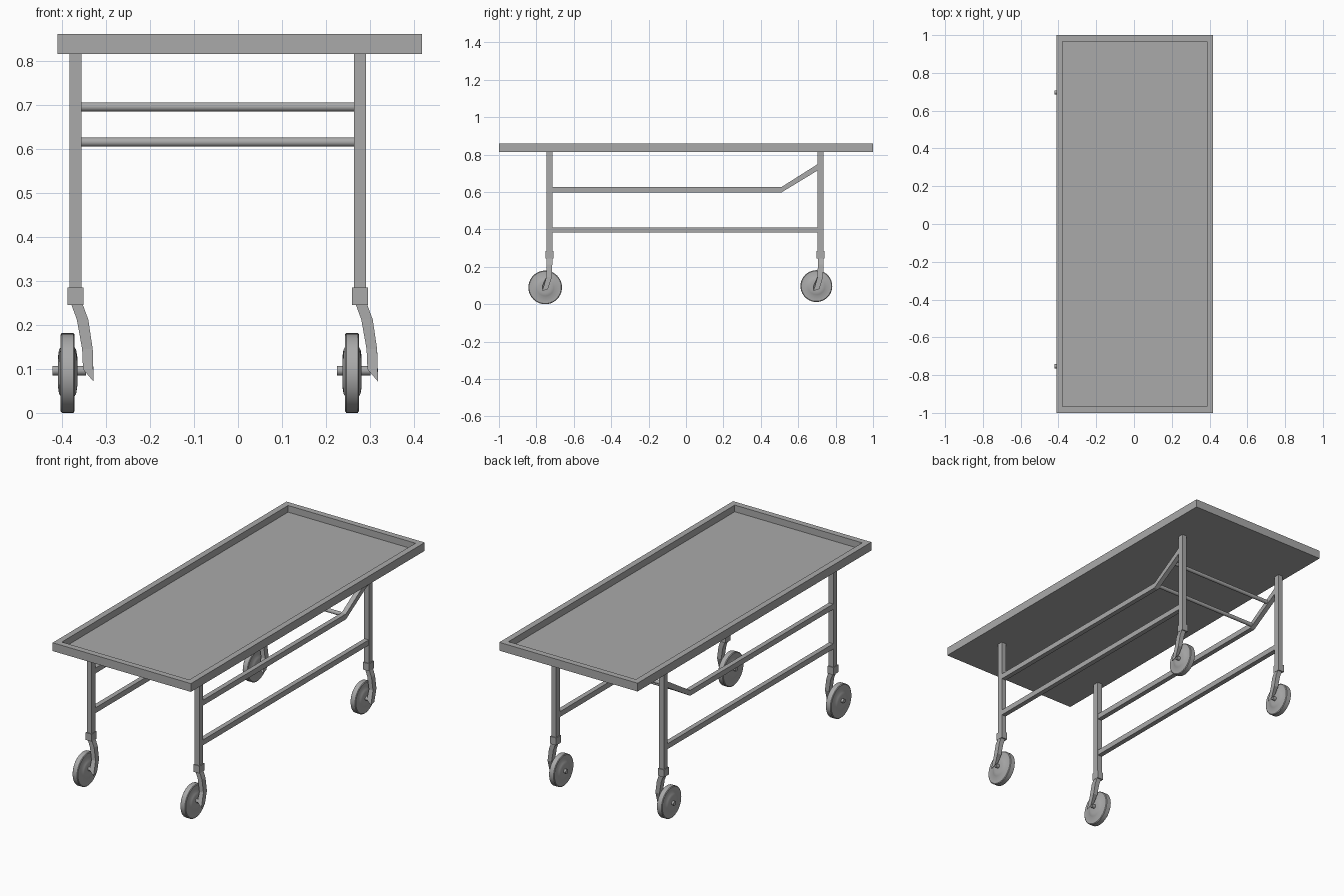
import bpy, bmesh, math
from mathutils import Vector

if "Cube" in bpy.data.objects:
    bpy.data.objects.remove(bpy.data.objects["Cube"])

steel = bpy.data.materials.new("grey steel")
steel.use_nodes = True
steel.diffuse_color = (0.4, 0.4, 0.4, 1)
steel.node_tree.nodes["Principled BSDF"].inputs["Base Color"].default_value = (0.4, 0.4, 0.4, 1)


def finish(bm, name, smooth=False):
    bmesh.ops.recalc_face_normals(bm, faces=bm.faces)
    mesh = bpy.data.meshes.new(name)
    bm.to_mesh(mesh)
    bm.free()
    mesh.materials.append(steel)
    ob = bpy.data.objects.new(name, mesh)
    bpy.context.collection.objects.link(ob)
    if smooth:
        bpy.ops.object.select_all(action="DESELECT")
        ob.select_set(True)
        bpy.context.view_layer.objects.active = ob
        bpy.ops.object.shade_smooth_by_angle(angle=math.radians(35))
    return ob


def add_box(bm, lo, hi):
    lo, hi = Vector(lo), Vector(hi)
    verts = bmesh.ops.create_cube(bm, size=1)["verts"]
    bmesh.ops.scale(bm, vec=hi - lo, verts=verts)
    bmesh.ops.translate(bm, vec=(lo + hi) / 2, verts=verts)


def box(name, lo, hi):
    bm = bmesh.new()
    add_box(bm, lo, hi)
    return finish(bm, name)


def loft(name, sections):
    """Four-sided bar through sections of (centre, half side u, half side v)."""
    bm = bmesh.new()
    rings = []
    for c, u, v in sections:
        c, u, v = Vector(c), Vector(u), Vector(v)
        rings.append([bm.verts.new(p) for p in (c - u - v, c + u - v, c + u + v, c - u + v)])
    for a, b in zip(rings, rings[1:]):
        for i in range(4):
            j = (i + 1) % 4
            bm.faces.new((a[i], a[j], b[j], b[i]))
    bm.faces.new(rings[0])
    bm.faces.new(rings[-1])
    return finish(bm, name)


def lathe_x(name, profile, centre, steps=40):
    """Spin (x, radius) points around the x axis."""
    bm = bmesh.new()
    verts = [bm.verts.new((x, 0, r)) for x, r in profile]
    edges = [bm.edges.new(pair) for pair in zip(verts, verts[1:])]
    bmesh.ops.spin(bm, geom=verts + edges, cent=(0, 0, 0), axis=(1, 0, 0),
                   angle=math.tau, steps=steps)
    bmesh.ops.remove_doubles(bm, verts=bm.verts, dist=0.0001)
    bmesh.ops.translate(bm, vec=centre, verts=bm.verts)
    return finish(bm, name, smooth=True)


# Tray with a recessed top
bm = bmesh.new()
add_box(bm, (-0.41, -1, 0.815), (0.418, 1, 0.86))
top = max(bm.faces, key=lambda f: f.calc_center_median().z)
bmesh.ops.inset_region(bm, faces=[top], thickness=0.046)
floor = bmesh.ops.extrude_discrete_faces(bm, faces=[top])["faces"]
bmesh.ops.translate(bm, vec=(0, 0, -0.036), verts=floor[0].verts)
finish(bm, "tray")

LEG_X = {"right": -0.369, "left": 0.277}
LEG_Y = {"front": -0.73, "back": 0.72}
HX, HY = 0.014, 0.016


def caster(tag, x, y, radius, z):
    box(tag + "_socket", (x - 0.018, y - 0.021, 0.245), (x + 0.018, y + 0.021, 0.285))
    # Bent arm on the inner side of the wheel
    u, v = (0.013, 0, 0), (0, 0.015, 0)
    loft(tag + "_fork", [((x + 0.002, y, 0.25), u, v),
                         ((x + 0.016, y, 0.212), u, v),
                         ((x + 0.027, y - 0.002, 0.145), (0.012, 0, 0), v),
                         ((x + 0.029, y - 0.023, 0.09), (0.012, 0, -0.014), (0, 0.015, 0.005))])
    wheel_x, wheel_y = x - 0.018, y - 0.023
    half = [(0.022, 0), (0.022, 0.03), (0.0195, 0.046), (0.016, 0.052),
            (0.016, radius - 0.004), (0.013, radius)]
    profile = half + [(-px, r) for px, r in reversed(half)]
    lathe_x(tag + "_wheel", profile, (wheel_x, wheel_y, z))
    lathe_x(tag + "_axle", [(-0.034, 0), (-0.034, 0.011), (0.042, 0.011), (0.042, 0)],
            (wheel_x, wheel_y, 0.096), 16)


for side, x in LEG_X.items():
    # Legs and casters
    for end, y in LEG_Y.items():
        tag = end + "_" + side
        box(tag + "_leg", (x - HX, y - HY, 0.28), (x + HX, y + HY, 0.816))
        if end == "front":
            caster(tag, x, y, 0.09, 0.09)
        else:
            caster(tag, x, y, 0.085, 0.097)
    # Side rails: a straight lower one and an upper one that slopes up at the back
    y0, y1 = LEG_Y["front"], LEG_Y["back"]
    u, v = (0.013, 0, 0), (0, 0, 0.0145)
    loft(side + "_lower_rail", [((x, y0, 0.397), u, v), ((x, y1, 0.397), u, v)])
    loft(side + "_upper_rail", [((x, y0, 0.612), u, v), ((x, 0.51, 0.612), u, v),
                                ((x, y1, 0.742), u, (0, 0, 0.017))])

# Round cross bars joining the sloped rails
for name, y, z in (("lower_cross_bar", 0.515, 0.615), ("upper_cross_bar", 0.64, 0.695)):
    a, b = LEG_X["right"], LEG_X["left"]
    lathe_x(name, [(a, 0), (a, 0.0105), (b, 0.0105), (b, 0)], (0, y, z), 16)
